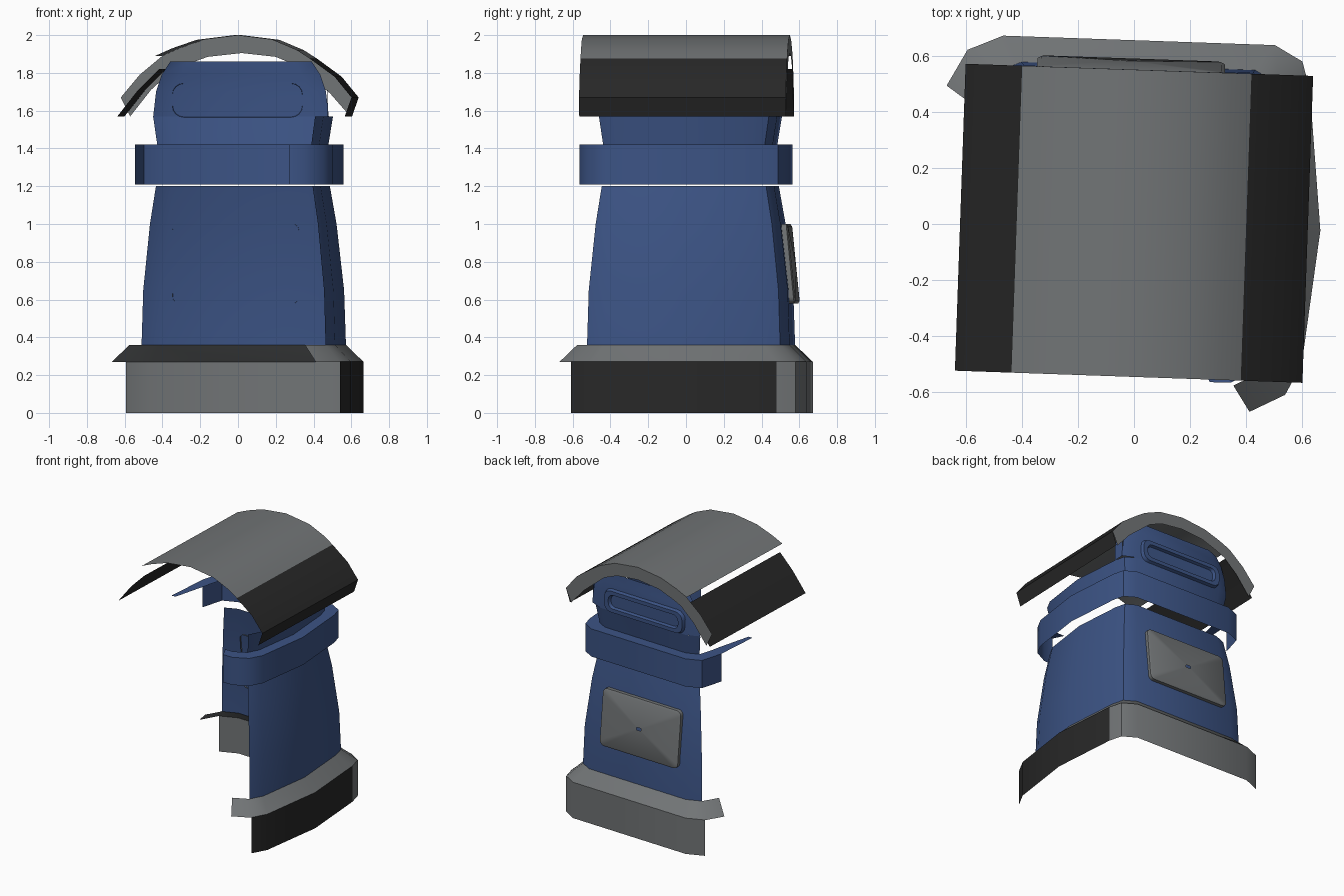
import bpy, bmesh, math
from mathutils import Matrix

if "Cube" in bpy.data.objects:
    bpy.data.objects.remove(bpy.data.objects["Cube"])

TURN = Matrix.Rotation(math.radians(-2), 4, 'Z')   # whole box sits slightly turned


def mat(name, rgb):
    m = bpy.data.materials.new(name)
    m.diffuse_color = (*rgb, 1)
    m.use_nodes = True
    m.node_tree.nodes["Principled BSDF"].inputs["Base Color"].default_value = m.diffuse_color
    return m


BLUE = mat("blue paint", (0.045, 0.088, 0.235))
GREY = mat("grey metal", (0.165, 0.175, 0.18))
DARK = mat("dark metal", (0.021, 0.021, 0.021))


def finish(name, verts, faces, mats, rule=None):
    me = bpy.data.meshes.new(name)
    me.from_pydata(verts, [], faces)
    bm = bmesh.new()
    bm.from_mesh(me)
    bmesh.ops.remove_doubles(bm, verts=bm.verts, dist=1e-5)
    bmesh.ops.recalc_face_normals(bm, faces=bm.faces)
    bm.normal_update()
    # open shells: make the outer sides face outward
    vote = sum(f.normal.dot(f.calc_center_median() * 1) * f.calc_area() for f in bm.faces)
    if vote < 0:
        bmesh.ops.reverse_faces(bm, faces=bm.faces)
    if rule:
        for f in bm.faces:
            f.material_index = rule(f.calc_center_median())
    bm.to_mesh(me)
    bm.free()
    for m in mats:
        me.materials.append(m)
    ob = bpy.data.objects.new(name, me)
    bpy.context.collection.objects.link(ob)
    me.transform(TURN)
    bpy.context.view_layer.objects.active = ob
    ob.select_set(True)
    bpy.ops.object.shade_smooth_by_angle(angle=math.radians(35))
    ob.select_set(False)
    return ob


def skin(name, rows, mats, rule=None, closed=False):
    """Sheet of quads between rows of points."""
    n = len(rows[0])
    verts = [p for r in rows for p in r]
    faces = [(i * n + j, i * n + (j + 1) % n, (i + 1) * n + (j + 1) % n, (i + 1) * n + j)
             for i in range(len(rows) - 1) for j in range(n if closed else n - 1)]
    return finish(name, verts, faces, mats, rule)


def level(plan, s, z):
    return [(x * s, y * s, z) for x, y in plan]


# Open plan: only the rear and right walls exist, wrapping their corners
PLAN = [(-.685, .47), (-.615, .60), (-.49, .655), (.48, .655), (.58, .60),
        (.61, .5), (.665, 0), (.615, -.48), (.56, -.59), (.435, -.655)]
WALL = PLAN[1:-1]

# Base skirt and sloped rim
skin("base_skirt", [level(WALL, 1, 0), level(WALL, 1, .272)], [GREY, DARK],
     lambda c: 1 if c.x > .55 and c.y < .5 else 0)
skin("base_rim", [level(PLAN, 1, .27), level(PLAN, .86, .36)], [GREY])

# Tapering body and neck
skin("body", [level(WALL, s, z) for s, z in
              ((.86, .36), (.845, .65), (.785, 1.0), (.732, 1.2))], [BLUE])
skin("neck", [level(WALL, s, z) for s, z in ((.72, 1.42), (.757, 1.57))], [BLUE])

# Collar band with top ledge
BAND = [(-.665, .40)] + PLAN[1:-1] + [(.435, -.658), (.345, -.66)]
skin("collar_band", [level(BAND, .84, 1.21), level(BAND, .84, 1.42),
                     level(BAND, .72, 1.42)], [BLUE])
finish("collar_ledge_end", [(-.558, .336, 1.42), (-.572, 0, 1.42), (-.54, 0, 1.42),
                            (-.475, .29, 1.42)], [(0, 1, 2, 3)], [BLUE])

# Rear head panel under the roof
head = []
for w, y, z in ((.465, .455, 1.57), (.45, .455, 1.7), (.42, .455, 1.79), (.375, .455, 1.86)):
    head.append([(-w, y, z), (-w + .095, y + .04, z), (w - .095, y + .04, z), (w, y, z)])
skin("head_panel", head, [BLUE])
skin("head_right_corner", [[(.46, .455, z), (.462, .375, z)] for z in (1.57, 1.71)], [BLUE])

# Roof: outer arch, rear fascia, dark side panels
ARCH = [(-.42, 1.89), (-.33, 1.93), (-.2, 1.975), (0, 2.0), (.2, 1.975), (.33, 1.92), (.4, 1.875)]
OUTER = [(-.64, 1.67), (-.54, 1.79)] + ARCH + [(.53, 1.78), (.62, 1.67)]
INNER = [(-.59, 1.57), (-.48, 1.71), (-.37, 1.81), (-.29, 1.845), (-.18, 1.885), (0, 1.905),
         (.18, 1.885), (.29, 1.84), (.35, 1.79), (.47, 1.69), (.575, 1.57)]


def sheet(name, profile, m, y0=-.545, y1=.55):
    return skin(name, [[(x, y, z) for x, z in profile] for y in (y0, y1)], [m])


sheet("roof_top", ARCH, GREY)
sheet("roof_right_panel", [(.4, 1.875), (.53, 1.78), (.62, 1.67), (.585, 1.57)], DARK)
sheet("roof_left_panel", [(-.40, 1.82), (-.51, 1.71), (-.62, 1.57)], DARK)
skin("roof_rear_fascia", [[(x, .55, z) for x, z in OUTER], [(x, .55, z) for x, z in INNER]], [GREY])


def rounded(w, h, r, n=4):
    pts = []
    for k, (sx, sz) in enumerate(((1, 1), (-1, 1), (-1, -1), (1, -1))):
        for i in range(n + 1):
            a = math.pi / 2 * (k + i / n)
            pts.append((sx * (w - r) + r * math.cos(a), sz * (h - r) + r * math.sin(a)))
    return pts


def ring(w, h, r, y, cx, cz, slope=0):
    return [(cx + x, y - slope * z, cz + z) for x, z in rounded(w, h, r)]


# Letter slot: raised rounded frame, with a recessed strip inside
CX, CZ = -.02, 1.655
skin("slot_frame", [ring(.345, .09, .06, .49, CX, CZ), ring(.335, .08, .055, .518, CX, CZ),
                    ring(.30, .052, .04, .518, CX, CZ), ring(.29, .044, .035, .497, CX, CZ)],
     [BLUE], closed=True)
strip = ring(.29, .044, .035, .498, CX, CZ)
finish("slot_strip", strip, [tuple(range(len(strip)))], [BLUE])

# Sloping notice plate on the rear wall, slightly raised toward its middle
P = dict(cx=-.03, cz=.79, slope=.1)
rows = [ring(.335, .21, .035, .525, **P), ring(.335, .21, .035, .562, **P),
        ring(.322, .197, .03, .57, **P), ring(.02, .01, .005, .58, **P)]
skin("notice_plate", rows, [GREY], closed=True)
